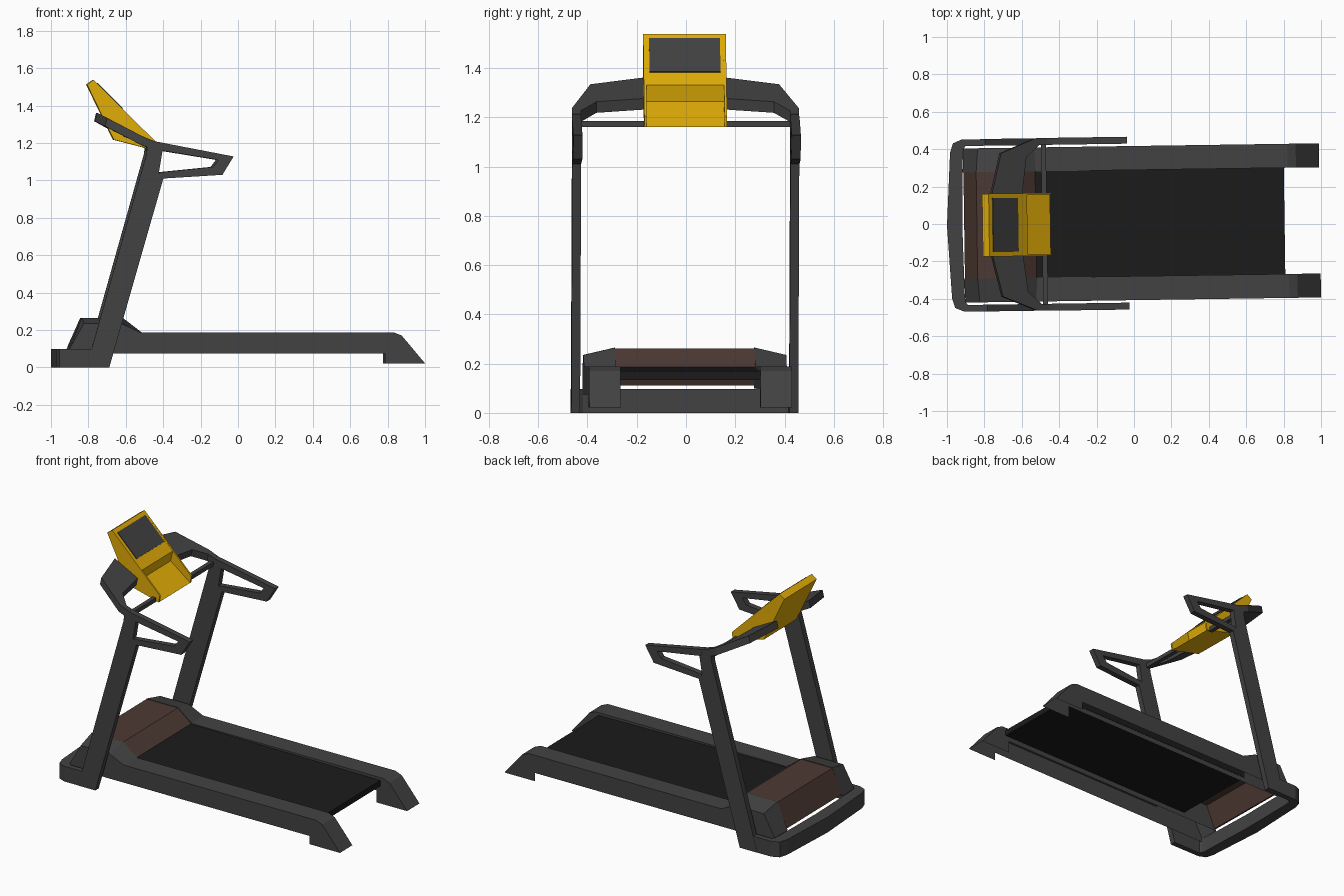
import bpy, bmesh

if "Cube" in bpy.data.objects:
    bpy.data.objects.remove(bpy.data.objects["Cube"])


def material(name, rgb):
    m = bpy.data.materials.new(name)
    m.diffuse_color = (*rgb, 1)
    m.use_nodes = True
    m.node_tree.nodes["Principled BSDF"].inputs["Base Color"].default_value = m.diffuse_color
    return m


GREY = material("frame grey", (0.055, 0.055, 0.055))
BLACK = material("belt black", (0.011, 0.011, 0.011))
BROWN = material("hood brown", (0.076, 0.042, 0.033))
YELLOW = material("console yellow", (0.76, 0.42, 0.002))


def loft(name, a, b, mat, mirror=False, open_edges=()):
    """Solid between two matching outlines of 3D points; open_edges are left unbridged."""
    bm = bmesh.new()
    va = [bm.verts.new(p) for p in a]
    vb = [bm.verts.new(p) for p in b]
    bm.faces.new(va)
    bm.faces.new(vb[::-1])
    n = len(va)
    for i in range(n):
        j = (i + 1) % n
        if i not in open_edges:
            bm.faces.new((va[j], va[i], vb[i], vb[j]))
    bmesh.ops.recalc_face_normals(bm, faces=bm.faces)
    me = bpy.data.meshes.new(name)
    bm.to_mesh(me)
    bm.free()
    me.materials.append(mat)
    ob = bpy.data.objects.new(name, me)
    bpy.context.collection.objects.link(ob)
    # the whole machine stands slightly turned
    ob.location.y = 0.005
    ob.rotation_euler.z = 0.0145
    if mirror:
        mod = ob.modifiers.new("mirror", 'MIRROR')
        mod.use_axis = (False, True, False)
    return ob


def side_prism(name, xz, y0, y1, mat, mirror=False):
    """Side profile extruded across the width."""
    return loft(name, [(x, y0, z) for x, z in xz],
                [(x, y1, z) for x, z in xz], mat, mirror)


def both_sides(half):
    """Full symmetric run of points from one half (y >= 0, ending in the middle)."""
    return half + [(x, -y) for x, y in reversed(half) if y > 0]


# U-shaped base frame
outer = both_sides([(-0.73, 0.46), (-0.915, 0.46), (-0.962, 0.44), (-0.978, 0.39), (-1.0, 0)])
inner = both_sides([(-0.73, 0.425), (-0.895, 0.425), (-0.905, 0.41), (-0.91, 0.38), (-0.918, 0)])
ring = outer + inner[::-1]
loft("base_frame", [(x, y, 0) for x, y in ring], [(x, y, 0.098) for x, y in ring], GREY)

# Side rails: channels open below, a hump at the motor end and a foot at the other
rest = [(0.825, 0.188), (0.87, 0.17), (0.994, 0.022), (0.78, 0.022)]
rail_in = [(-0.912, 0.10), (-0.84, 0.265), (-0.62, 0.265), (-0.52, 0.188)] + rest + [
    (0.78, 0.10), (-0.905, 0.10)]
rail_out = [(-0.907, 0.10), (-0.83, 0.235), (-0.63, 0.235), (-0.53, 0.188)] + rest + [
    (0.78, 0.075), (-0.905, 0.075)]
loft("side_rail", [(x, 0.284, z) for x, z in rail_in],
     [(x, 0.412, z) for x, z in rail_out], GREY, True, (6, 7, 8))

# Motor hood, an open shell
hood = [(-0.908, 0.112), (-0.84, 0.262), (-0.62, 0.262), (-0.525, 0.186),
        (-0.535, 0.182), (-0.623, 0.254), (-0.834, 0.254), (-0.898, 0.112)]
side_prism("motor_hood", hood, -0.286, 0.286, BROWN)

# Running belt
belt = [(-0.65, 0.184), (0.805, 0.170), (0.805, 0.133), (-0.65, 0.133)]
side_prism("running_belt", belt, -0.286, 0.286, BLACK)

# Uprights
upright = [(-0.695, 0), (-0.817, 0), (-0.497, 1.139), (-0.487, 1.22),
           (-0.433, 1.205), (-0.41, 1.16), (-0.43, 1.04), (-0.406, 1.01)]
side_prism("upright", upright, 0.425, 0.461, GREY, True)

# Looped side handles
handle = [(-0.435, 1.206), (-0.03, 1.128), (-0.09, 1.03), (-0.41, 1.01),
          (-0.43, 1.043), (-0.14, 1.072), (-0.112, 1.11), (-0.42, 1.16)]
side_prism("side_handle", handle, 0.425, 0.462, GREY, True)

# Inclined arms that reach from the uprights to the console
arm = [(-0.46, 0.461), (-0.52, 0.461), (-0.705, 0.383), (-0.757, 0.166),
       (-0.595, 0.166), (-0.57, 0.36), (-0.50, 0.425), (-0.46, 0.425)]


def arm_z(x):
    return 1.22 - 0.525 * (x + 0.487) if x < -0.487 else 1.213


loft("console_arm", [(x, y, arm_z(x)) for x, y in arm],
     [(x - 0.01, y, arm_z(x) - 0.045) for x, y in arm], GREY, True)

# Cross bar, in two halves that end at the console
bar = [(-0.492, 1.16), (-0.465, 1.16), (-0.465, 1.186), (-0.492, 1.186)]
side_prism("cross_bar", bar, 0.162, 0.43, GREY, True)

# Console body with a recessed tray, and its side plates
back = [(-0.447, 1.16), (-0.54, 1.185), (-0.667, 1.218), (-0.81, 1.513), (-0.775, 1.538)]
side_prism("console_body", back + [(-0.57, 1.332), (-0.585, 1.265)], -0.159, 0.159, YELLOW)
side_prism("console_side", back + [(-0.57, 1.334), (-0.44, 1.205)], 0.158, 0.168, YELLOW, True)

# Screen plate
screen = [(-0.757, 1.518), (-0.753, 1.522), (-0.618, 1.386), (-0.622, 1.382)]
side_prism("screen", screen, -0.144, 0.144, GREY)
